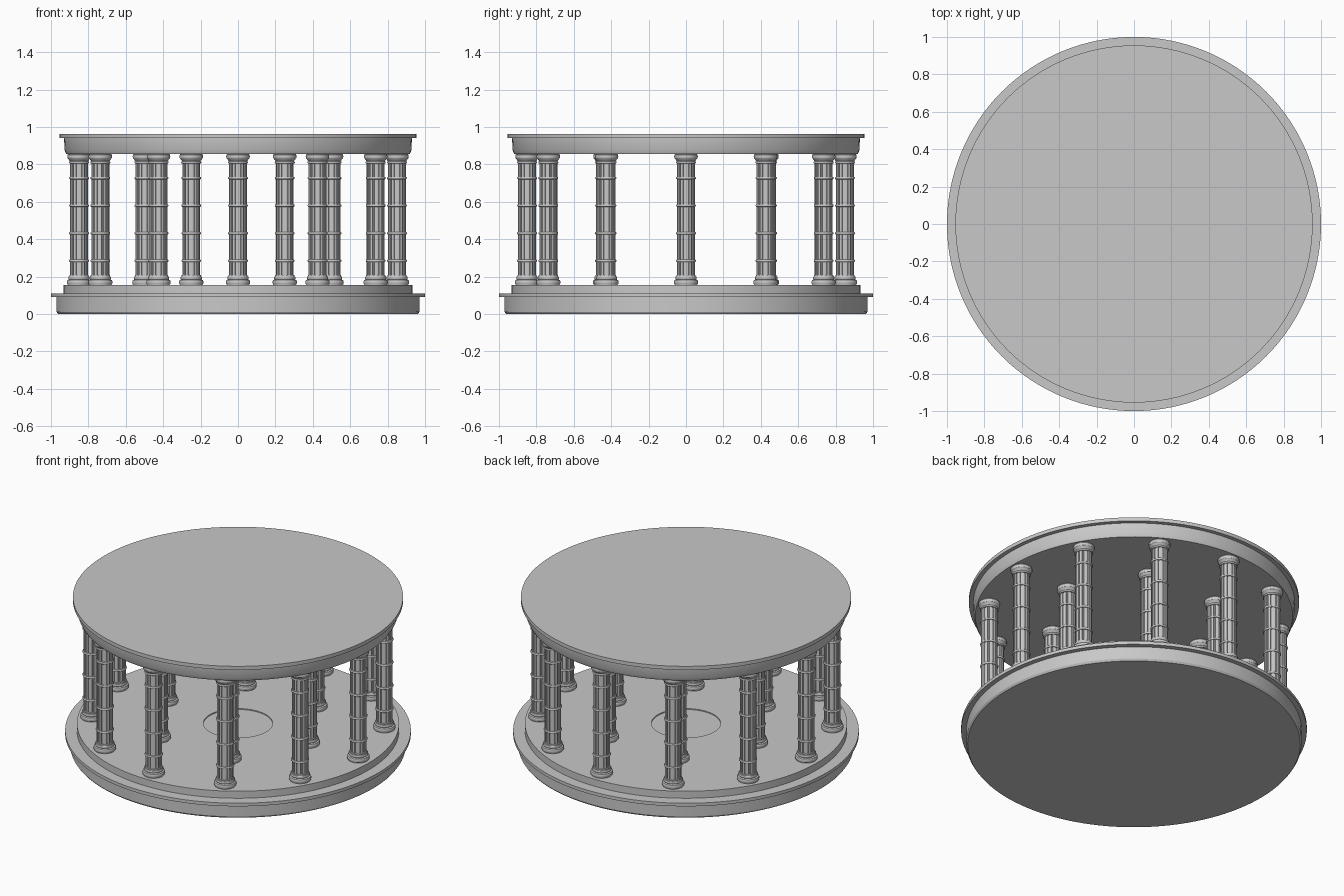
import bpy, bmesh
from math import sin, cos, pi, radians

if "Cube" in bpy.data.objects:
    bpy.data.objects.remove(bpy.data.objects["Cube"], do_unlink=True)

stone = bpy.data.materials.new("grey_stone")
stone.use_nodes = True
colour = (0.58, 0.58, 0.58, 1)
stone.diffuse_color = colour
stone.node_tree.nodes["Principled BSDF"].inputs["Base Color"].default_value = colour


def lathe(bm, profile, segments):
    """Turn (radius, height) points around z and close both ends."""
    rings = [[bm.verts.new((r * cos(2 * pi * i / segments),
                            r * sin(2 * pi * i / segments), z))
              for i in range(segments)] for r, z in profile]
    for low, high in zip(rings, rings[1:]):
        for i in range(segments):
            j = (i + 1) % segments
            bm.faces.new((low[i], low[j], high[j], high[i]))
    bm.faces.new(list(reversed(rings[0])))
    bm.faces.new(rings[-1])


def fluted_shaft(bm, low, high, flutes=12, ridge=0.048, groove=0.042):
    """Straight shaft with flat ridges between recessed flutes."""
    outline = []
    for i in range(flutes):
        for step, r in ((-0.30, ridge), (0, ridge), (0.30, ridge),
                        (0.36, groove), (0.64, groove)):
            a = 2 * pi * (i + step) / flutes
            outline.append((r * cos(a), r * sin(a)))
    bottom = [bm.verts.new((x, y, low)) for x, y in outline]
    top = [bm.verts.new((x, y, high)) for x, y in outline]
    for i in range(len(outline)):
        j = (i + 1) % len(outline)
        bm.faces.new((bottom[i], bottom[j], top[j], top[i]))
    bm.faces.new(list(reversed(bottom)))
    bm.faces.new(top)


def roll(radius, z, height, bulge, steps=6):
    """Half-round moulding profile."""
    return [(radius + bulge * sin(pi * k / steps),
             z + height * (1 - cos(pi * k / steps)) / 2) for k in range(steps + 1)]


def finish(bm, name):
    mesh = bpy.data.meshes.new(name)
    bm.to_mesh(mesh)
    bm.free()
    mesh.materials.append(stone)
    ob = bpy.data.objects.new(name, mesh)
    bpy.context.collection.objects.link(ob)
    bpy.ops.object.select_all(action='DESELECT')
    ob.select_set(True)
    bpy.context.view_layer.objects.active = ob
    bpy.ops.object.shade_smooth_by_angle(angle=radians(30))
    return ob


def turned(name, profile, segments=128):
    bm = bmesh.new()
    lathe(bm, profile, segments)
    return finish(bm, name)


FLOOR, CEILING = 0.155, 0.855

# Stepped round base with a shallow central recess
turned("base", [(0.962, 0), (0.97, 0.012), (0.97, 0.09), (1.0, 0.09), (1.0, 0.11),
                (0.932, 0.11), (0.932, FLOOR), (0.2, FLOOR), (0.2, FLOOR - 0.006)])

# Roof drum with overhanging slab
turned("roof", [(0.918, CEILING), (0.927, 0.875), (0.93, 0.94),
                (0.955, 0.94), (0.955, 0.963)])

# Column: fluted shaft, bands, moulded foot and capital
bm = bmesh.new()
fluted_shaft(bm, 0.19, 0.83)
for z in (0.285, 0.432, 0.58, 0.727):
    lathe(bm, roll(0.047, z - 0.007, 0.014, 0.006), 32)
lathe(bm, [(0.06, FLOOR)] + roll(0.06, FLOOR + 0.002, 0.026, 0.005)
      + roll(0.052, 0.184, 0.018, 0.005) + [(0.051, 0.208), (0.046, 0.21)], 32)
lathe(bm, roll(0.049, 0.805, 0.012, 0.005)
      + [(0.051, 0.82), (0.058, 0.83)] + roll(0.059, 0.831, 0.022, 0.004)
      + [(0.06, CEILING)], 32)
column = finish(bm, "outer_column_1")

# Twelve columns in the outer ring, six in the inner ring
for ring, count, radius in (("outer", 12, 0.85), ("inner", 6, 0.5)):
    for i in range(count):
        a = 2 * pi * i / count
        if ring == "outer" and i == 0:
            ob = column
        else:
            ob = bpy.data.objects.new(f"{ring}_column_{i + 1}", column.data)
            bpy.context.collection.objects.link(ob)
        ob.location = (radius * cos(a), radius * sin(a), 0)
        ob.rotation_euler.z = a
